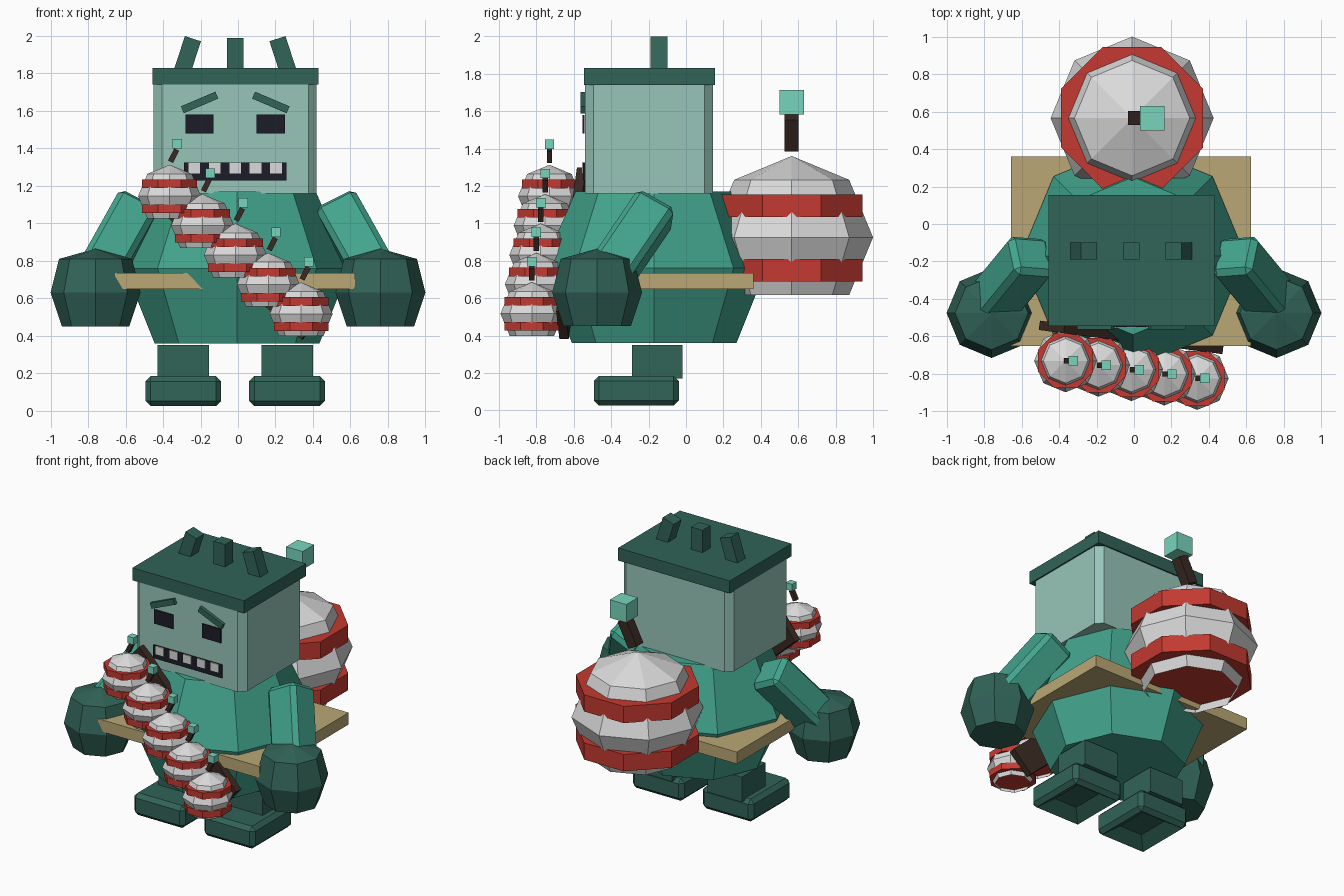
import bpy, bmesh
from math import sin, cos, pi, radians
from mathutils import Vector, Matrix

cube = bpy.data.objects.get("Cube")
if cube:
    bpy.data.objects.remove(cube, do_unlink=True)


def material(name, r, g, b):
    rgba = tuple((c / 255) ** 2.2 for c in (r, g, b)) + (1,)
    m = bpy.data.materials.new(name)
    m.use_nodes = True
    m.diffuse_color = rgba
    bsdf = next(n for n in m.node_tree.nodes if n.type == "BSDF_PRINCIPLED")
    bsdf.inputs["Base Color"].default_value = rgba
    return m


shirt = material("teal green", 68, 162, 139)
dark = material("dark green", 52, 99, 88)
skin = material("pale green", 150, 197, 184)
black = material("near black", 34, 34, 46)
white = material("light grey", 218, 218, 218)
red = material("red", 194, 60, 52)
brown = material("dark brown", 60, 45, 39)
tan = material("tan", 184, 166, 116)
mint = material("mint", 120, 212, 188)


def finish(bm, name, mat, matrix=Matrix()):
    mesh = bpy.data.meshes.new(name)
    bm.transform(matrix)
    bm.to_mesh(mesh)
    bm.free()
    mesh.materials.append(mat)
    ob = bpy.data.objects.new(name, mesh)
    bpy.context.collection.objects.link(ob)
    return ob


def box(name, mat, center, size, rot=Matrix(), bevel=0, upright_only=False, hollow=0):
    bm = bmesh.new()
    bmesh.ops.create_cube(bm, size=1)
    bm.transform(Matrix.Diagonal((*size, 1)))
    if bevel:
        edges = [e for e in bm.edges if not upright_only
                 or abs(e.verts[0].co.z - e.verts[1].co.z) > 0.01]
        bmesh.ops.bevel(bm, geom=edges, offset=bevel, segments=1, affect="EDGES")
    if hollow:
        bm.normal_update()
        sole = min(bm.faces, key=lambda f: f.calc_center_median().z)
        for step in range(2):
            bmesh.ops.inset_individual(bm, faces=[sole], thickness=hollow, depth=-hollow / 2)
    return finish(bm, name, mat, Matrix.Translation(center) @ rot)


def span(name, mat, x, y, z, **options):
    """Box given by its limits on each axis."""
    center = [(a + b) / 2 for a, b in (x, y, z)]
    return box(name, mat, center, [b - a for a, b in (x, y, z)], **options)


def lathe(name, mat, center, rings, turn=0, close_bottom=True, scale=1):
    """Eight-sided solid through (height, radius) rings listed bottom to top."""
    bm = bmesh.new()
    loops = []
    for z, r in rings:
        count = 8 if r else 1
        loops.append([bm.verts.new((r * cos(k * pi / 4 + turn), r * sin(k * pi / 4 + turn), z))
                      for k in range(count)])
    for low, high in zip(loops, loops[1:]):
        for k in range(8):
            n = (k + 1) % 8
            top = [high[0]] if len(high) == 1 else [high[n], high[k]]
            bm.faces.new([low[k], low[n]] + top)
    if close_bottom:
        bm.faces.new(loops[0][::-1])
    if len(loops[-1]) > 1:
        bm.faces.new(loops[-1])
    return finish(bm, name, mat, Matrix.Translation(center) @ Matrix.Scale(scale, 4))


# Torso and belt
lathe("torso", shirt, (-0.005, -0.17, 0), [(0.36, 0.44), (0.76, 0.6), (1.17, 0.42)])
span("belt", tan, (-0.655, 0.625), (-0.65, 0.36), (0.65, 0.735))

# Head with flat lid and three hair tufts
mid = -0.015
span("head", skin, (-0.45, 0.42), (-0.54, 0.145), (1.16, 1.75), bevel=0.045, upright_only=True)
span("hair_lid", dark, (-0.455, 0.43), (-0.545, 0.155), (1.74, 1.83))
for label, side in (("right", -1), ("middle", 0), ("left", 1)):
    box("hair_tuft_" + label, dark, (mid + side * 0.255, -0.145, 1.895), (0.09, 0.09, 0.19),
        Matrix.Rotation(radians(-18 * side), 4, "Y"))

# Face plates
face = -0.545
for label, side in (("right", -1), ("left", 1)):
    box("eye_" + label, black, (mid + side * 0.19, face - 0.003, 1.53), (0.15, 0.009, 0.1))
    box("brow_" + label, dark, (mid + side * 0.19, face - 0.004, 1.645), (0.2, 0.03, 0.04),
        Matrix.Rotation(radians(23 * side), 4, "Y"))
box("mouth", black, (mid, face, 1.277), (0.545, 0.009, 0.095))
for k in range(5):
    box("tooth_%d" % (k + 1), white, (mid + (k - 2) * 0.109, face - 0.006, 1.295),
        (0.063, 0.009, 0.058))

# Arms, fists, legs and feet
for label, side in (("right", -1), ("left", 1)):
    along = Vector((side * 0.42, -0.51, -0.75)).normalized()
    across = Vector((side * 0.2, 0.02, 0.11))
    across = (across - along * across.dot(along)).normalized()
    rot = Matrix((across, along.cross(across), along)).transposed().to_4x4()
    shoulder = Vector((side * 0.535 - 0.005, -0.16, 1.09))
    box("arm_" + label, shirt, shoulder + along * 0.25, (0.235, 0.235, 0.5), rot, bevel=0.03)
    lathe("fist_" + label, dark, (side * 0.76, -0.475, 0),
          [(0.45, 0.18), (0.63, 0.24), (0.81, 0.195), (0.865, 0)])
    hip = mid + side * 0.277
    span("leg_" + label, dark, (hip - 0.137, hip + 0.137), (-0.29, -0.02), (0.17, 0.35))
    box("foot_" + label, dark, (hip, -0.265, 0.105), (0.405, 0.455, 0.16),
        bevel=0.028, hollow=0.06)


# Striped bombs: one large on the back, five small on a diagonal strap
def bomb(name, center, scale):
    r = 0.435
    d = r * sin(pi / 4)
    c = Vector(center)
    lathe(name + "_ball", white, c, [(-d, d), (0, r), (d, d), (r, 0)],
          turn=pi / 2, close_bottom=False, scale=scale)
    for label, z in (("upper", 0.17), ("lower", -0.175)):
        lathe(name + "_band_" + label, red, c, [(z - 0.06, 0.41), (z + 0.06, 0.41)],
              turn=pi / 8, scale=scale)
    box(name + "_fuse", brown, c + Vector((0.055, 0, 0.56)) * scale,
        Vector((0.075, 0.075, 0.19)) * scale, Matrix.Rotation(radians(27), 4, "Y"))
    box(name + "_spark", mint, c + Vector((0.107, 0, 0.722)) * scale,
        Vector((0.13, 0.13, 0.13)) * scale)


bomb("big_bomb", (-0.01, 0.565, 0.925), 1)
for k in range(5):
    bomb("small_bomb_%d" % (k + 1),
         (-0.365 + k * 0.1755, -0.73 - k * 0.0235, 1.145 - k * 0.157), 0.386)
box("bomb_strap", brown, (mid, -0.605, 0.84), (1.15, 0.05, 0.2),
    Matrix.Rotation(radians(-7.5), 4, "Z") @ Matrix.Rotation(radians(42), 4, "Y"))
